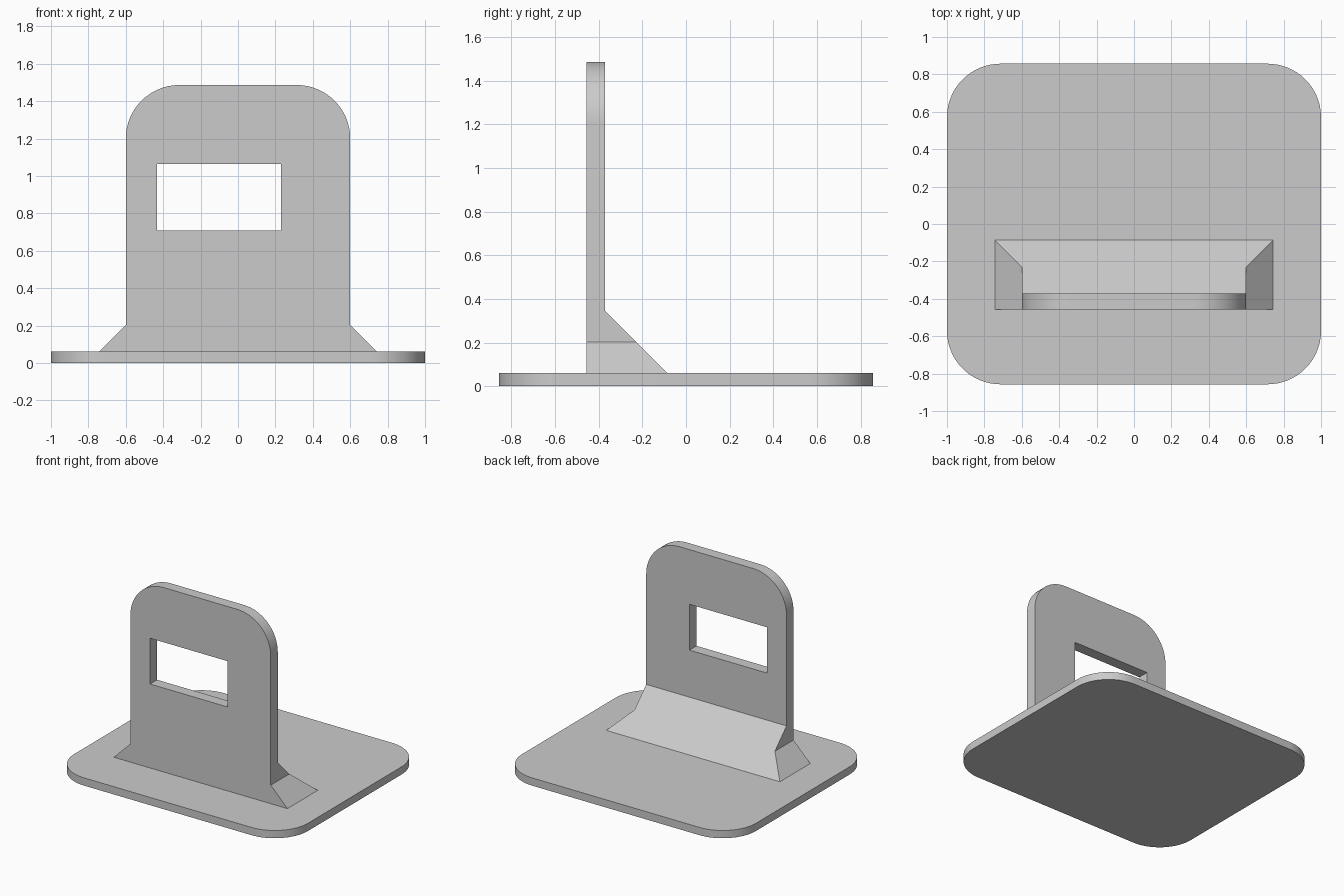
import bpy, bmesh, math

if "Cube" in bpy.data.objects:
    bpy.data.objects.remove(bpy.data.objects["Cube"])

GREY = (0.6, 0.6, 0.6, 1)
mat = bpy.data.materials.new("plain grey")
mat.use_nodes = True
mat.diffuse_color = GREY
mat.node_tree.nodes["Principled BSDF"].inputs["Base Color"].default_value = GREY

BASE_TOP = 0.06
FRONT, BACK = -0.457, -0.371     # upright plate, front and back planes
HALF = 0.6                       # upright half width
RADIUS = 0.286


def finish(name, bm):
    bmesh.ops.recalc_face_normals(bm, faces=bm.faces)
    mesh = bpy.data.meshes.new(name)
    bm.to_mesh(mesh)
    bm.free()
    mesh.materials.append(mat)
    obj = bpy.data.objects.new(name, mesh)
    bpy.context.collection.objects.link(obj)
    return obj


def corner(cx, cy, start, steps=16):
    """Quarter arc, counterclockwise from the start angle in degrees."""
    angles = [math.radians(start + 90 * i / steps) for i in range(steps + 1)]
    return [(cx + RADIUS * math.cos(a), cy + RADIUS * math.sin(a)) for a in angles]


def extrude(name, points, offset):
    bm = bmesh.new()
    face = bm.faces.new([bm.verts.new(p) for p in points])
    side = bmesh.ops.extrude_face_region(bm, geom=[face])["geom"]
    bmesh.ops.translate(bm, vec=offset, verts=[v for v in side if isinstance(v, bmesh.types.BMVert)])
    return finish(name, bm)


def smooth(obj):
    bpy.ops.object.select_all(action="DESELECT")
    obj.select_set(True)
    bpy.context.view_layer.objects.active = obj
    bpy.ops.object.shade_smooth_by_angle(angle=math.radians(30))


# Rounded base plate
ix, iy = 1 - RADIUS, 0.857 - RADIUS
outline = corner(ix, iy, 0) + corner(-ix, iy, 90) + corner(-ix, -iy, 180) + corner(ix, -iy, 270)
smooth(extrude("base_plate", [(x, y, 0) for x, y in outline], (0, 0, BASE_TOP)))

# Bevelled foot: hipped at the bottom, then sloping only at the back
SHOULDER, FOOT_TOP = 0.203, 0.345
bm = bmesh.new()
rings = []
for half, back, z in ((0.743, -0.086, BASE_TOP), (HALF, -0.229, SHOULDER), (HALF, BACK, FOOT_TOP)):
    rings.append([bm.verts.new(p) for p in
                  ((-half, FRONT, z), (half, FRONT, z), (half, back, z), (-half, back, z))])
for low, high in zip(rings, rings[1:]):
    for i in range(4):
        j = (i + 1) % 4
        bm.faces.new((low[i], low[j], high[j], high[i]))
bm.faces.new(rings[0])
bm.faces.new(rings[-1])
finish("bevelled_foot", bm)

# Upright plate with rounded top corners
cx, cz = HALF - RADIUS, 1.486 - RADIUS
profile = [(-HALF, FOOT_TOP), (HALF, FOOT_TOP)] + corner(cx, cz, 0) + corner(-cx, cz, 90)
upright = extrude("upright_plate", [(x, FRONT, z) for x, z in profile], (0, BACK - FRONT, 0))

# Rectangular window through the upright, off centre
left, right, low, high = -0.432, 0.23, 0.709, 1.063
window = [(left, low), (right, low), (right, high), (left, high)]
cutter = extrude("window_cutter", [(x, FRONT - 0.1, z) for x, z in window], (0, 0.3, 0))
cutter.hide_render = True
mod = upright.modifiers.new("window", "BOOLEAN")
mod.operation = "DIFFERENCE"
mod.solver = "EXACT"
mod.object = cutter
bpy.context.view_layer.objects.active = upright
upright.select_set(True)
bpy.ops.object.modifier_apply(modifier=mod.name)
bpy.data.objects.remove(cutter)
smooth(upright)
